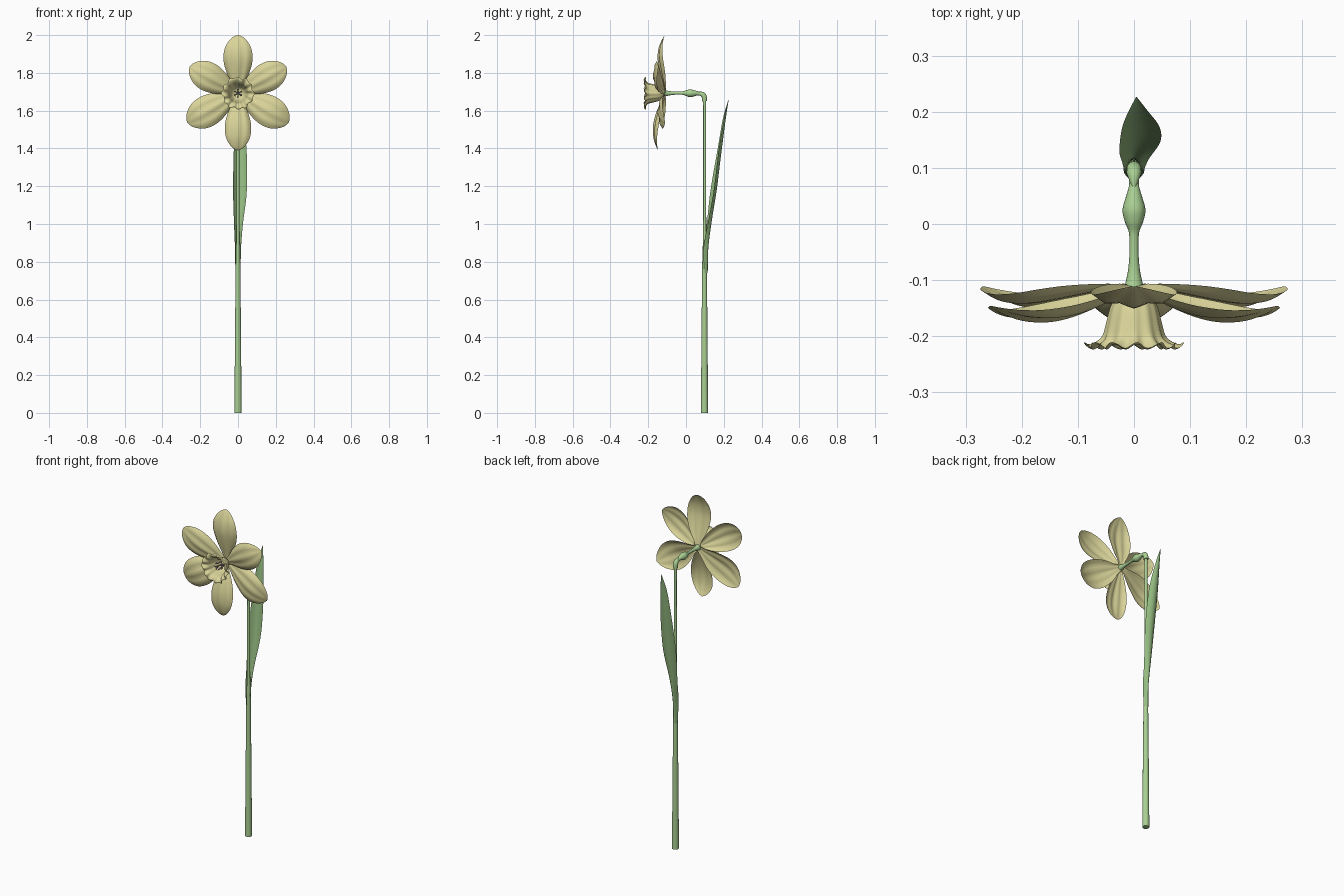
import bpy, bmesh
from math import sin, cos, pi, radians
from mathutils import Vector

if "Cube" in bpy.data.objects:
    bpy.data.objects.remove(bpy.data.objects["Cube"])

FLOWER_Z = 1.692


def material(name, color):
    m = bpy.data.materials.new(name)
    m.diffuse_color = (*color, 1)
    m.use_nodes = True
    m.node_tree.nodes["Principled BSDF"].inputs["Base Color"].default_value = m.diffuse_color
    return m


YELLOW = material("pale_yellow", (0.70, 0.66, 0.32))
GREEN = material("stem_green", (0.40, 0.63, 0.29))
LEAF = material("leaf_green", (0.30, 0.50, 0.22))
PURPLE = material("dusky_purple", (0.36, 0.24, 0.30))


def smooth_points(pts, n):
    """Catmull-Rom resampling of tuples of any length."""
    pts = [Vector(p) for p in pts]
    p = [pts[0]] + pts + [pts[-1]]
    out = []
    for i in range(1, len(p) - 2):
        a, b, c, d = p[i - 1:i + 3]
        for k in range(n):
            t = k / n
            out.append(0.5 * (2 * b + (c - a) * t + (2 * a - 5 * b + 4 * c - d) * t * t
                              + (3 * b - a - 3 * c + d) * t ** 3))
    return out + [pts[-1]]


def loft(name, rows, mat, closed=False, caps=False):
    """Skin equal-length rows of points into one smooth surface."""
    bm = bmesh.new()
    vs = [[bm.verts.new(p) for p in r] for r in rows]
    n = len(vs[0])
    for a, b in zip(vs, vs[1:]):
        for j in range(n if closed else n - 1):
            k = (j + 1) % n
            bm.faces.new((a[j], a[k], b[k], b[j]))
    if caps:
        bm.faces.new(vs[0][::-1])
        bm.faces.new(vs[-1])
    bmesh.ops.remove_doubles(bm, verts=bm.verts, dist=1e-5)
    bmesh.ops.recalc_face_normals(bm, faces=bm.faces)
    me = bpy.data.meshes.new(name)
    bm.to_mesh(me)
    bm.free()
    ob = bpy.data.objects.new(name, me)
    bpy.context.collection.objects.link(ob)
    me.materials.append(mat)
    bpy.ops.object.select_all(action='DESELECT')
    ob.select_set(True)
    bpy.context.view_layer.objects.active = ob
    bpy.ops.object.shade_smooth_by_angle(angle=radians(50))
    return ob


def tube(name, pts, mat, sides=16, n=4):
    """Tapered tube through (x, y, z, radius) points."""
    s = smooth_points(pts, n)
    rows = []
    for i, q in enumerate(s):
        t = (s[min(i + 1, len(s) - 1)].to_3d() - s[max(i - 1, 0)].to_3d()).normalized()
        u = (Vector((1, 0, 0)) - t * t.x).normalized()
        v = t.cross(u)
        rows.append([q.to_3d() + q[3] * (u * cos(2 * pi * j / sides) + v * sin(2 * pi * j / sides))
                     for j in range(sides)])
    return loft(name, rows, mat, True, True)


# Stem, hooked neck and swollen ovary behind the flower
tube("stem", [(0, y, z, r) for y, z, r in [
    (.098, 0, .019), (.098, .4, .016), (.098, .8, .012), (.099, .95, .0085),
    (.099, 1.3, .008), (.099, 1.62, .008), (.096, 1.66, .009), (.085, 1.683, .0095),
    (.068, 1.69, .009), (.05, 1.692, .014), (.025, 1.692, .0205), (.003, 1.693, .016),
    (-.016, 1.693, .009), (-.05, 1.693, .008), (-.085, 1.692, .011), (-.115, 1.692, .018)]], GREEN)

# Small papery sheath around the bend
tube("bend_sheath", [(0, .099, 1.65, .013), (0, .097, 1.672, .0135),
                     (0, .087, 1.688, .012), (0, .066, 1.698, .003)], GREEN)

# Leaf: each row is z, then left, middle and right (x, y)
leaf_rows = smooth_points([
    (.74, -.014, .098, 0, .115, .014, .098),
    (.87, -.016, .092, 0, .118, .016, .093),
    (1.0, -.021, .110, .003, .134, .026, .115),
    (1.18, -.026, .130, .008, .162, .047, .147),
    (1.40, -.022, .168, .010, .190, .045, .174),
    (1.56, -.012, .196, .008, .211, .024, .202),
    (1.66, .003, .225, .004, .226, .005, .226)], 5)
rows = []
for z, lx, ly, mx, my, rx, ry in leaf_rows:
    L, M, R = Vector((lx, ly, z)), Vector((mx, my, z)), Vector((rx, ry, z))
    rows.append([L * (1 - t) * (1 - 2 * t) + M * 4 * t * (1 - t) + R * t * (2 * t - 1)
                 for t in [k / 8 for k in range(9)]])
loft("leaf", rows, LEAF)


# Petals: three in a back layer, three in a front layer
def petal(name, angle, length, width, depth):
    """depth lists (t, y) along the midrib."""
    a = radians(angle)
    outline = [(0, .016), (.12, .026), (.3, .056), (.48, .075), (.63, .08),
               (.78, .072), (.9, .05), (.97, .026), (1, .003)]
    curve = smooth_points([(t, w, d) for (t, w), d in zip(outline, depth)], 3)
    rows = []
    for t, w, y in curve:
        row = []
        for k in range(-6, 7):
            s = k / 6
            r, side = length * t, s * w * width / .08
            fold = .022 * s * s * sin(pi * t) - .004 * cos(3 * pi * s) * sin(pi * t)
            row.append((r * cos(a) - side * sin(a), y + fold,
                        FLOWER_Z + r * sin(a) + side * cos(a)))
        rows.append(row)
    loft(name, rows, YELLOW)


BACK = [-.108, -.116, -.130, -.142, -.147, -.142, -.129, -.118, -.111]
FRONT = [-.112, -.126, -.150, -.166, -.172, -.170, -.161, -.152, -.146]
for i, (ang, ln, w) in enumerate([(90, .308, .077), (-30, .31, .083), (210, .31, .083)]):
    petal(f"back_petal_{i + 1}", ang, ln, w, BACK)
for i, (ang, ln, w) in enumerate([(270, .302, .07), (29, .292, .077), (151, .292, .077)]):
    petal(f"front_petal_{i + 1}", ang, ln, w, FRONT)

# Trumpet with a ruffled, flared rim: (y, radius, ruffle)
profile = smooth_points([(-.112, .012, 0), (-.125, .030, 0), (-.15, .042, .02), (-.18, .049, .03),
                         (-.202, .055, .04), (-.214, .066, .06), (-.219, .077, .08),
                         (-.216, .083, .09)], 3)
rows = []
for y, r, f in profile:
    row = []
    for j in range(96):
        a = 2 * pi * j / 96
        rr = r * (1 + f * (.6 * cos(12 * a) + .4 * cos(6 * a + 1)))
        row.append((rr * cos(a), y + .06 * f * cos(12 * a + .8), FLOWER_Z + rr * sin(a)))
    rows.append(row)
loft("trumpet", rows, YELLOW, closed=True)

# Six stamens around a three-lobed pistil
for i in range(6):
    c, s = cos(i * pi / 3 + .5), sin(i * pi / 3 + .5)
    pos = lambda r, y, w: (r * c, y, FLOWER_Z + r * s, w)
    tube(f"stamen_{i + 1}", [pos(.008, -.115, .0022), pos(.013, -.145, .002), pos(.016, -.16, .002),
                             pos(.018, -.166, .004), pos(.02, -.178, .0042), pos(.021, -.188, .001)],
         PURPLE, 8, 3)
tube("pistil", [(0, -.115, FLOWER_Z, .004), (0, -.16, FLOWER_Z, .003), (0, -.198, FLOWER_Z, .004)],
     YELLOW, 8, 3)
for i in range(3):
    c, s = cos(i * 2 * pi / 3 + pi / 6), sin(i * 2 * pi / 3 + pi / 6)
    tube(f"stigma_lobe_{i + 1}", [(0, -.194, FLOWER_Z, .003),
                                  (.007 * c, -.201, FLOWER_Z + .007 * s, .004),
                                  (.014 * c, -.202, FLOWER_Z + .014 * s, .002)], PURPLE, 8, 3)
